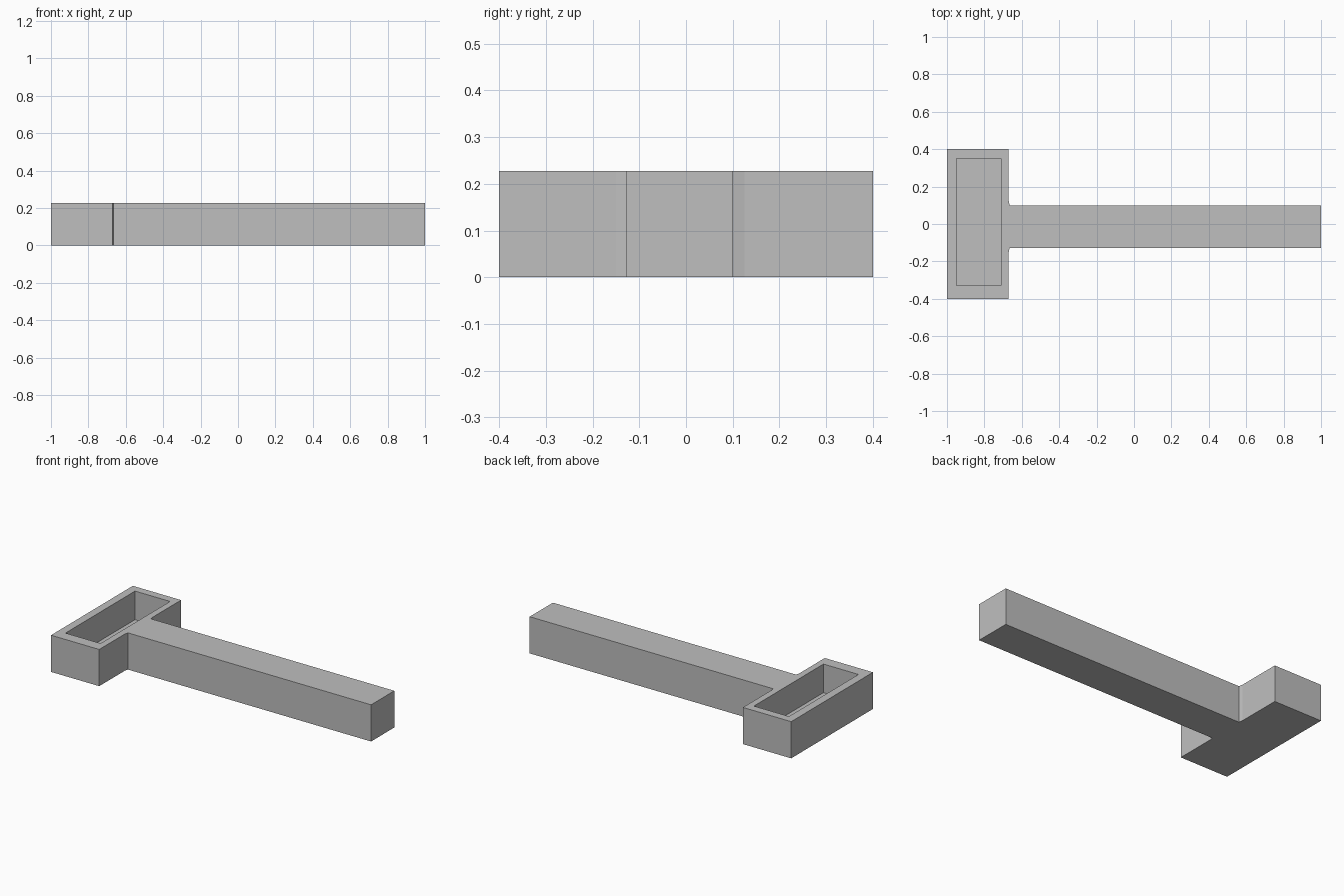
import bpy, bmesh

if "Cube" in bpy.data.objects:
    bpy.data.objects.remove(bpy.data.objects["Cube"], do_unlink=True)

HEIGHT = 0.227
FLOOR = 0.05

grey = bpy.data.materials.new("plain_grey")
grey.use_nodes = True
colour = (0.52, 0.52, 0.52, 1)
grey.diffuse_color = colour
grey.node_tree.nodes["Principled BSDF"].inputs["Base Color"].default_value = colour


def prism(name, outline, bottom, top):
    """Extrude a flat outline upward into a solid."""
    bm = bmesh.new()
    face = bm.faces.new([bm.verts.new((x, y, bottom)) for x, y in outline])
    result = bmesh.ops.extrude_face_region(bm, geom=[face])
    raised = [v for v in result["geom"] if isinstance(v, bmesh.types.BMVert)]
    bmesh.ops.translate(bm, verts=raised, vec=(0, 0, top - bottom))
    bmesh.ops.recalc_face_normals(bm, faces=bm.faces)
    mesh = bpy.data.meshes.new(name)
    bm.to_mesh(mesh)
    bm.free()
    mesh.materials.append(grey)
    obj = bpy.data.objects.new(name, mesh)
    bpy.context.collection.objects.link(obj)
    return obj


# T-shaped body: cross head with a long handle, tiny chamfers where they meet
body = prism("tray_head_and_handle", [
    (-1, -0.4), (-0.67, -0.4), (-0.67, -0.15), (-0.665, -0.127),
    (1, -0.127), (1, 0.1), (-0.665, 0.1), (-0.67, 0.125),
    (-0.67, 0.4), (-1, 0.4)], 0, HEIGHT)

# Rectangular pocket sunk into the head
pocket = prism("pocket_cutter", [
    (-0.95, -0.33), (-0.71, -0.33), (-0.71, 0.35), (-0.95, 0.35)],
    FLOOR, HEIGHT + 0.1)
pocket.hide_render = True

cut = body.modifiers.new("pocket", "BOOLEAN")
cut.operation = "DIFFERENCE"
cut.solver = "EXACT"
cut.object = pocket
bpy.context.view_layer.objects.active = body
bpy.ops.object.modifier_apply(modifier=cut.name)
bpy.data.objects.remove(pocket, do_unlink=True)
